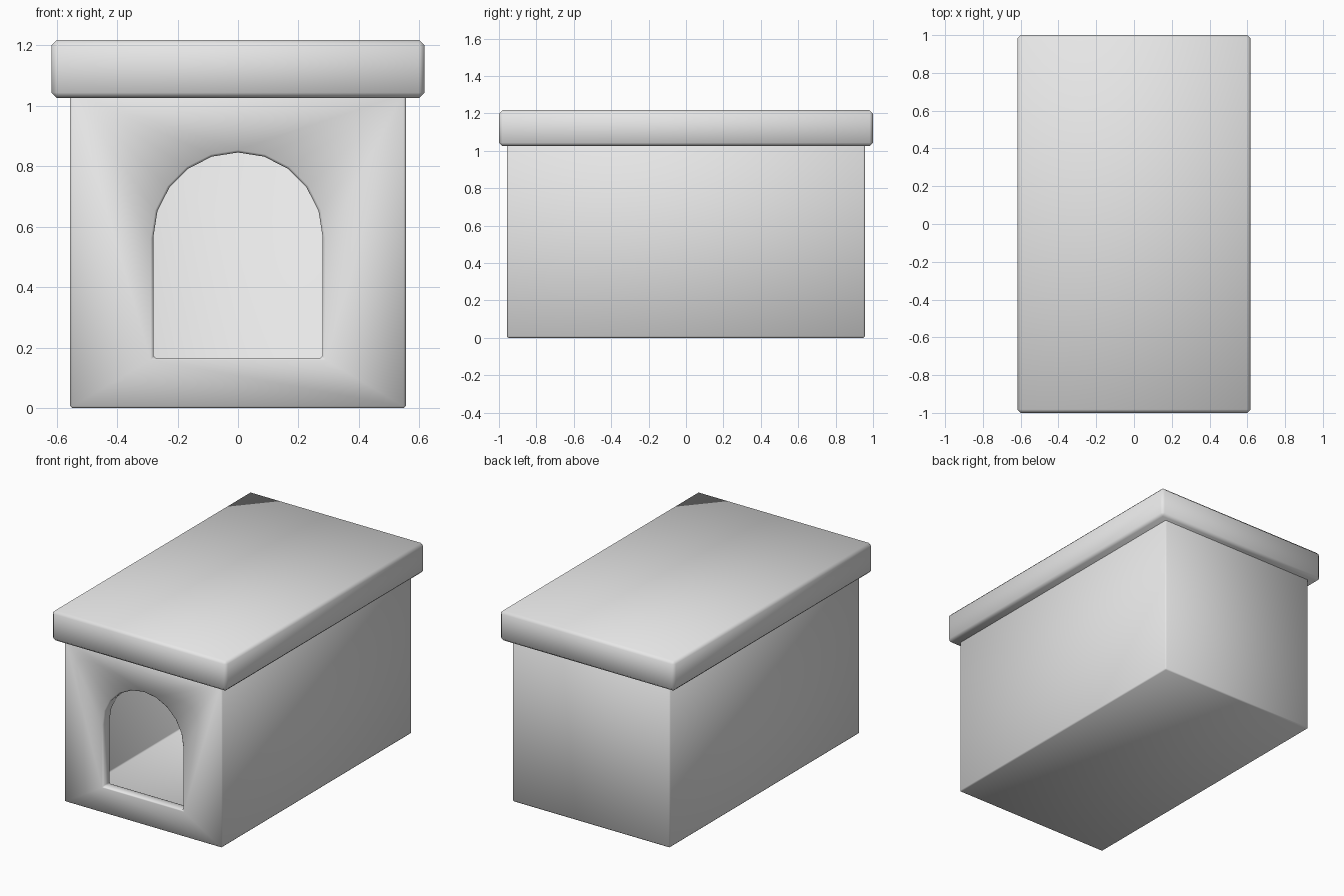
import bpy
import bmesh
import math

default = bpy.data.objects.get("Cube")
if default:
    bpy.data.objects.remove(default, do_unlink=True)

# One plain grey for the whole model
GREY = (0.8, 0.8, 0.8, 1.0)
grey = bpy.data.materials.new("plain grey")
grey.use_nodes = True
grey.diffuse_color = GREY
grey.node_tree.nodes["Principled BSDF"].inputs["Base Color"].default_value = GREY


def add_object(name, bm):
    bmesh.ops.recalc_face_normals(bm, faces=bm.faces)
    mesh = bpy.data.meshes.new(name)
    bm.to_mesh(mesh)
    bm.free()
    mesh.materials.append(grey)
    obj = bpy.data.objects.new(name, mesh)
    bpy.context.collection.objects.link(obj)
    return obj


def box(name, half_x, half_y, bottom, top):
    bm = bmesh.new()
    bmesh.ops.create_cube(bm, size=2)
    for v in bm.verts:
        v.co.x *= half_x
        v.co.y *= half_y
        v.co.z = top if v.co.z > 0 else bottom
    return add_object(name, bm)


def arch(name, radius, sill, spring, y_front, y_back, steps=10):
    # Round-topped outline pushed through the wall
    points = [(-radius, sill), (radius, sill)]
    for i in range(steps + 1):
        a = math.pi * i / steps
        points.append((radius * math.cos(a), spring + radius * math.sin(a)))
    bm = bmesh.new()
    face = bm.faces.new([bm.verts.new((x, y_front, z)) for x, z in points])
    pushed = bmesh.ops.extrude_face_region(bm, geom=[face], use_keep_orig=True)
    for v in pushed["geom"]:
        if isinstance(v, bmesh.types.BMVert):
            v.co.y = y_back
    return add_object(name, bm)


def activate(obj):
    bpy.ops.object.select_all(action="DESELECT")
    obj.select_set(True)
    bpy.context.view_layer.objects.active = obj


def cut(target, cutter):
    cutter.hide_render = True
    mod = target.modifiers.new("cut", "BOOLEAN")
    mod.operation = "DIFFERENCE"
    mod.solver = "EXACT"
    mod.object = cutter
    activate(target)
    bpy.ops.object.modifier_apply(modifier=mod.name)
    bpy.data.objects.remove(cutter, do_unlink=True)


def soften(obj, width):
    mod = obj.modifiers.new("edge bevel", "BEVEL")
    mod.width = width
    mod.segments = 1
    mod.limit_method = "ANGLE"
    mod.angle_limit = math.radians(40)
    activate(obj)
    bpy.ops.object.modifier_apply(modifier=mod.name)
    bpy.ops.object.shade_smooth_by_angle(angle=math.radians(60))


HALF_X, HALF_Y, WALL, LID_BOTTOM = 0.556, 0.957, 0.07, 1.025

# Hollow house body, open under the lid, with an arched doorway in front
body = box("house_body", HALF_X, HALF_Y, 0, LID_BOTTOM + 0.02)
cut(body, box("inside_cutter", HALF_X - WALL, HALF_Y - WALL, WALL, LID_BOTTOM + 0.5))
cut(body, arch("door_cutter", 0.28, 0.165, 0.565, -HALF_Y - 0.2, -HALF_Y + WALL + 0.2))
soften(body, 0.008)

# Thick flat lid overhanging every wall
lid = box("flat_roof", 0.617, 1.0, LID_BOTTOM, 1.217)
soften(lid, 0.018)
